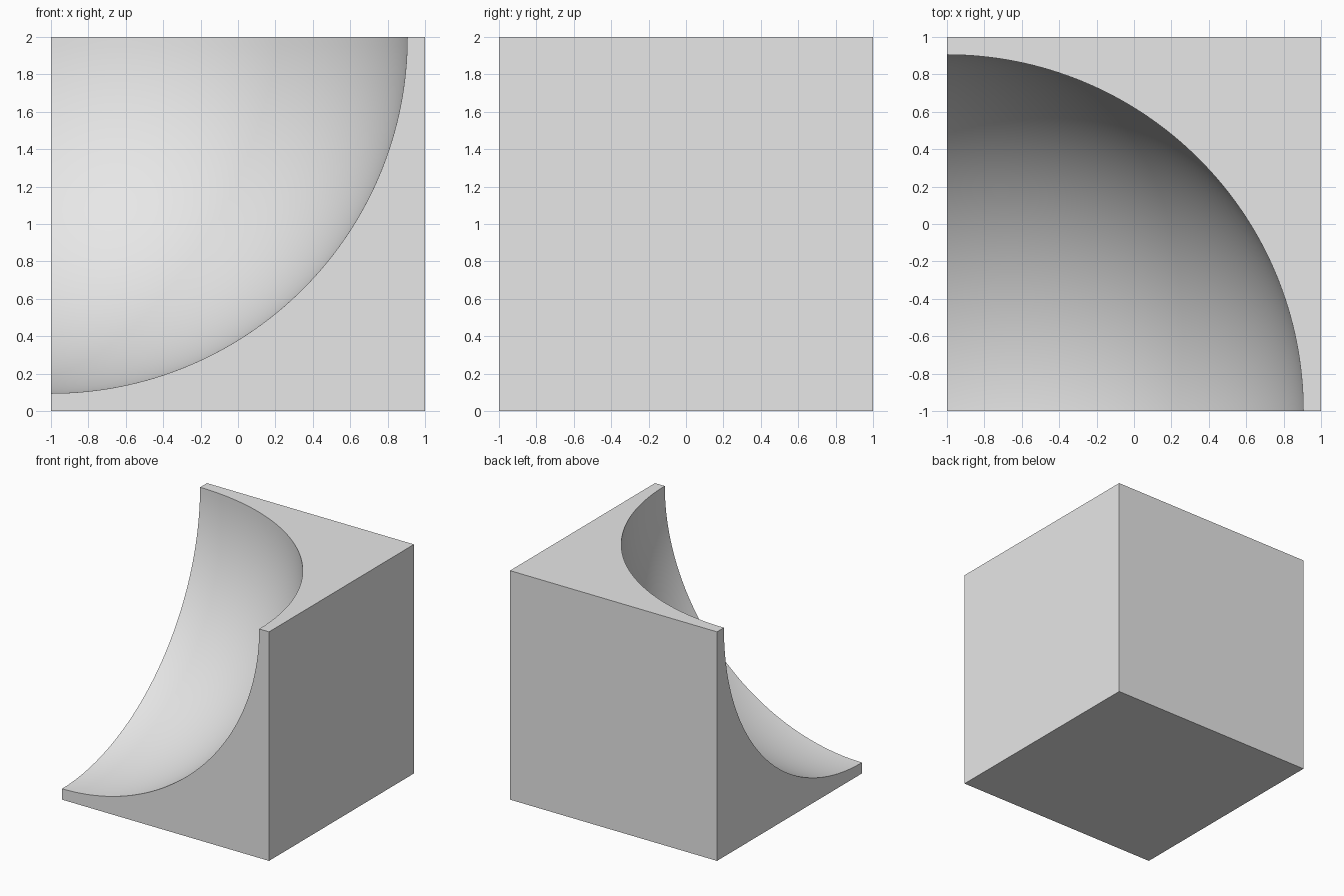
import bpy, bmesh
from math import sin, cos, pi
from mathutils import Vector

if "Cube" in bpy.data.objects:
    bpy.data.objects.remove(bpy.data.objects["Cube"])

R = 1.905                        # radius of the scooped sphere
N = 64                           # steps per quarter turn
CENTRE = Vector((-1, -1, 2))     # sphere centre, on a corner of the cube

bm = bmesh.new()

# Spherical hollow: one octant, rows run from the rim on top down to the pole
rows = []
for i in range(N):
    t = i / N * pi / 2
    rows.append([bm.verts.new(CENTRE + R * Vector((cos(t) * cos(j / N * pi / 2),
                                                   cos(t) * sin(j / N * pi / 2),
                                                   -sin(t)))) for j in range(N + 1)])
pole = bm.verts.new(CENTRE - Vector((0, 0, R)))
for a, b in zip(rows, rows[1:]):
    for j in range(N):
        bm.faces.new((a[j], a[j + 1], b[j + 1], b[j]))
for j in range(N):
    bm.faces.new((rows[-1][j], rows[-1][j + 1], pole))

# Cube corners, all but the scooped one
c = {(x, y, z): bm.verts.new((x, y, z)) for x in (-1, 1) for y in (-1, 1)
     for z in (0, 2) if (x, y, z) != (-1, -1, 2)}

# Three faces with a quarter circle removed: top, front, left
bm.faces.new(rows[0] + [c[-1, 1, 2], c[1, 1, 2], c[1, -1, 2]])
bm.faces.new([r[0] for r in rows] + [pole, c[-1, -1, 0], c[1, -1, 0], c[1, -1, 2]])
bm.faces.new([r[-1] for r in rows] + [pole, c[-1, -1, 0], c[-1, 1, 0], c[-1, 1, 2]])

# Three whole faces: bottom, right, back
bm.faces.new([c[-1, -1, 0], c[-1, 1, 0], c[1, 1, 0], c[1, -1, 0]])
bm.faces.new([c[1, -1, 0], c[1, 1, 0], c[1, 1, 2], c[1, -1, 2]])
bm.faces.new([c[-1, 1, 0], c[-1, 1, 2], c[1, 1, 2], c[1, 1, 0]])
bmesh.ops.recalc_face_normals(bm, faces=bm.faces)

mesh = bpy.data.meshes.new("scooped_cube")
bm.to_mesh(mesh)
bm.free()
block = bpy.data.objects.new("scooped_cube", mesh)
bpy.context.collection.objects.link(block)

grey = bpy.data.materials.new("light_grey")
grey.diffuse_color = (0.8, 0.8, 0.8, 1)
grey.use_nodes = True
grey.node_tree.nodes["Principled BSDF"].inputs["Base Color"].default_value = grey.diffuse_color
mesh.materials.append(grey)

# Smooth hollow, sharp rims and cube edges
bpy.context.view_layer.objects.active = block
block.select_set(True)
bpy.ops.object.shade_smooth_by_angle(angle=pi / 6)
